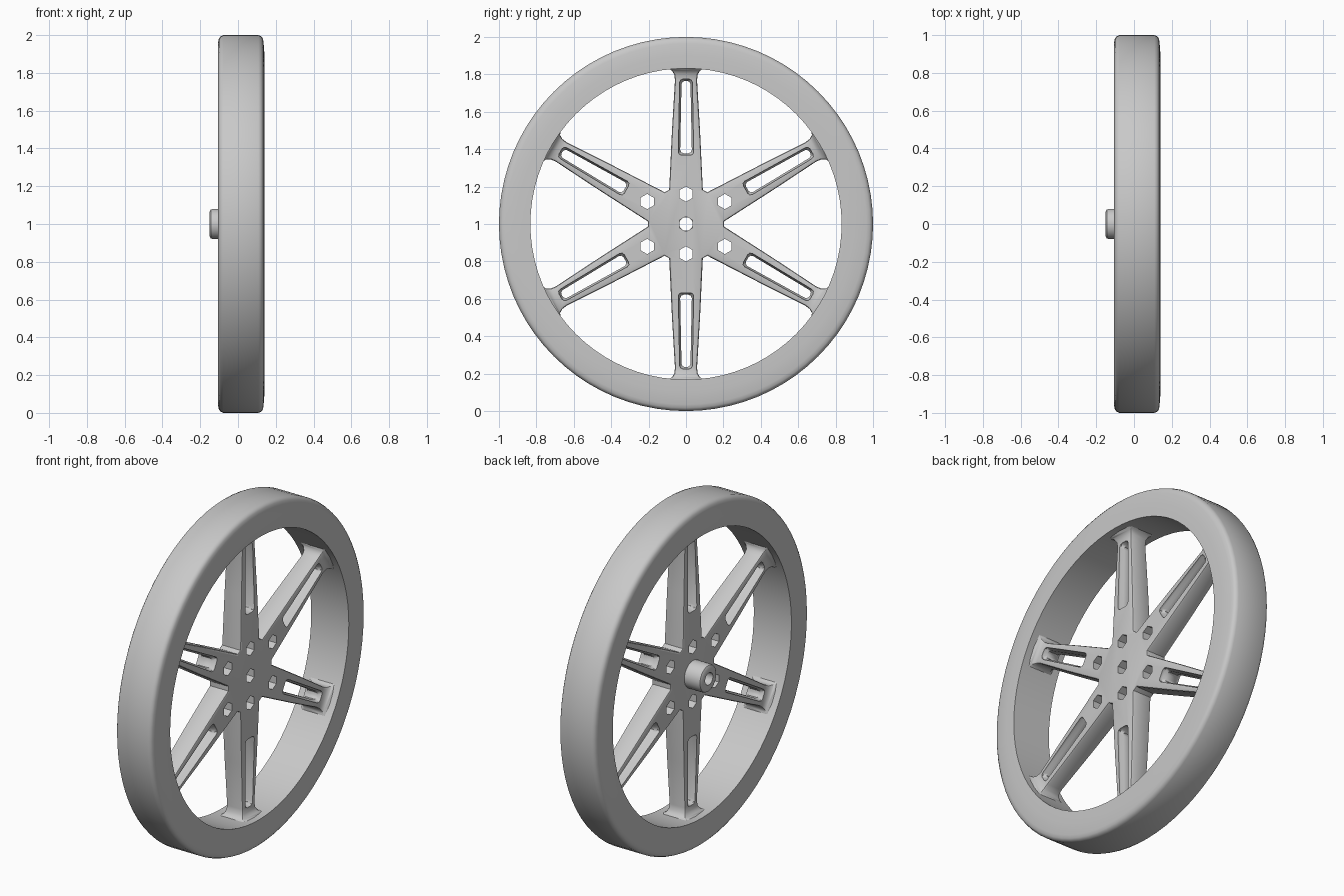
import bpy, bmesh, math

cube = bpy.data.objects.get("Cube")
if cube:
    bpy.data.objects.remove(cube, do_unlink=True)

MID = 0.018          # axial centre of the spokes
CENTRE = (0, 0, 1)   # wheel axis runs along x

grey = bpy.data.materials.new("plain_grey")
grey.use_nodes = True
grey.diffuse_color = (0.58, 0.58, 0.58, 1)
grey.node_tree.nodes["Principled BSDF"].inputs["Base Color"].default_value = grey.diffuse_color


def finish(bm, name):
    bmesh.ops.remove_doubles(bm, verts=bm.verts, dist=1e-5)
    bmesh.ops.recalc_face_normals(bm, faces=bm.faces)
    mesh = bpy.data.meshes.new(name)
    bm.to_mesh(mesh)
    bm.free()
    mesh.materials.append(grey)
    obj = bpy.data.objects.new(name, mesh)
    obj.location = CENTRE
    bpy.context.collection.objects.link(obj)
    return obj


def activate(obj):
    bpy.ops.object.select_all(action='DESELECT')
    obj.select_set(True)
    bpy.context.view_layer.objects.active = obj


def smooth(obj, angle=35):
    activate(obj)
    bpy.ops.object.shade_smooth_by_angle(angle=math.radians(angle))


def polar(x, along, across, angle):
    """Point 'along' a spoke direction and 'across' it, at axial position x."""
    c, s = math.cos(angle), math.sin(angle)
    return (x, along * c - across * s, along * s + across * c)


def loft(bm, rings, caps=True):
    """Skin closed rings of points."""
    rings = [[bm.verts.new(p) for p in ring] for ring in rings]
    n = len(rings[0])
    for a, b in zip(rings, rings[1:]):
        for i in range(n):
            j = (i + 1) % n
            bm.faces.new((a[i], a[j], b[j], b[i]))
    if caps:
        bm.faces.new(rings[0])
        bm.faces.new(rings[-1])


def revolve(name, profile, steps):
    """Closed (x, radius) profile turned around the x axis."""
    bm = bmesh.new()
    loft(bm, [[polar(x, r, 0, math.tau * k / steps) for x, r in profile]
              for k in range(steps + 1)], caps=False)
    return finish(bm, name)


# Rim with rounded outer shoulders
rim = revolve("rim", [
    (-0.105, 0.832), (-0.105, 0.965), (-0.101, 0.982), (-0.093, 0.993), (-0.078, 1.0),
    (0.108, 1.0), (0.123, 0.994), (0.131, 0.983), (0.135, 0.965),
    (0.14, 0.9), (0.14, 0.832)], 80)
smooth(rim)

# Axle boss on the -x side
boss = revolve("axle_boss", [
    (-0.035, 0.036), (-0.035, 0.08), (-0.134, 0.08), (-0.144, 0.076),
    (-0.15, 0.066), (-0.15, 0.036)], 28)
smooth(boss)

# Spokes and hub: radius, half width, half depth; flared where they meet the rim
STATIONS = [(0.183, 0.09, 0.063), (0.5, 0.075, 0.058), (0.77, 0.059, 0.053),
            (0.8, 0.063, 0.056), (0.82, 0.075, 0.066), (0.833, 0.1, 0.085),
            (0.85, 0.104, 0.088)]
ANGLES = [math.radians(30 + 60 * k) for k in range(6)]

bm = bmesh.new()
hub_outline = []
for a in ANGLES:
    rings = []
    for r, w, d in STATIONS:
        rings.append([polar(MID + sx * d, r, sy * w, a)
                      for sx, sy in ((-1, -1), (1, -1), (1, 1), (-1, 1))])
    loft(bm, rings, caps=False)
    bm.faces.new([bm.verts.new(p) for p in rings[-1]])
    hub_outline += [(p[1], p[2]) for p in (rings[0][0], rings[0][3])]
depth = STATIONS[0][2]
for x in (MID - depth, MID + depth):
    bm.faces.new([bm.verts.new((x, y, z)) for y, z in hub_outline])
# Notch walls between neighbouring spokes
for i in range(1, 12, 2):
    p, q = hub_outline[i], hub_outline[(i + 1) % 12]
    bm.faces.new([bm.verts.new((MID + s * depth, *v))
                  for s, v in ((-1, p), (1, p), (1, q), (-1, q))])
spokes = finish(bm, "hub_and_spokes")

# Cutters: spoke slots that narrow toward mid depth, and bolt holes
bm = bmesh.new()


def slot_ring(x, angle, inset):
    """Tapered slot outline with rounded corners."""
    r0, r1, w0, w1, c = 0.368 + inset, 0.775 - inset, 0.041 - inset, 0.034 - inset, 0.018
    half = [(r0, w0 - c), (r0 + 0.3 * c, w0 - 0.3 * c), (r0 + c, w0),
            (r1 - c, w1), (r1 - 0.3 * c, w1 - 0.3 * c), (r1, w1 - c)]
    outline = half + [(r, -w) for r, w in reversed(half)]
    return [polar(x, r, w, angle) for r, w in outline]


for a in ANGLES:
    loft(bm, [slot_ring(MID + dx, a, inset) for dx, inset in
              ((-0.12, 0), (-0.045, 0), (-0.03, 0.01), (0.03, 0.01), (0.045, 0), (0.12, 0))])

holes = [(0, 0)]
for a in ANGLES:
    r = 0.16 if abs(math.cos(a)) < 0.1 else 0.24
    holes.append((r * math.cos(a), r * math.sin(a)))
for y, z in holes:
    loft(bm, [[(x, y + 0.041 * math.cos(t), z + 0.041 * math.sin(t))
               for t in (math.tau * k / 6 + math.pi / 6 for k in range(6))]
              for x in (-0.2, 0.2)])
cutter = finish(bm, "cutter")
cutter.hide_render = True

# Soften spoke edges, cut the openings, then discard the cutter
activate(spokes)
bevel = spokes.modifiers.new("soft_edges", 'BEVEL')
bevel.width = 0.011
bevel.segments = 2
bevel.limit_method = 'ANGLE'
bevel.angle_limit = math.radians(60)
cut = spokes.modifiers.new("openings", 'BOOLEAN')
cut.operation = 'DIFFERENCE'
cut.solver = 'EXACT'
cut.object = cutter
for name in ("soft_edges", "openings"):
    bpy.ops.object.modifier_apply(modifier=name)
bpy.data.objects.remove(cutter, do_unlink=True)
smooth(spokes)
